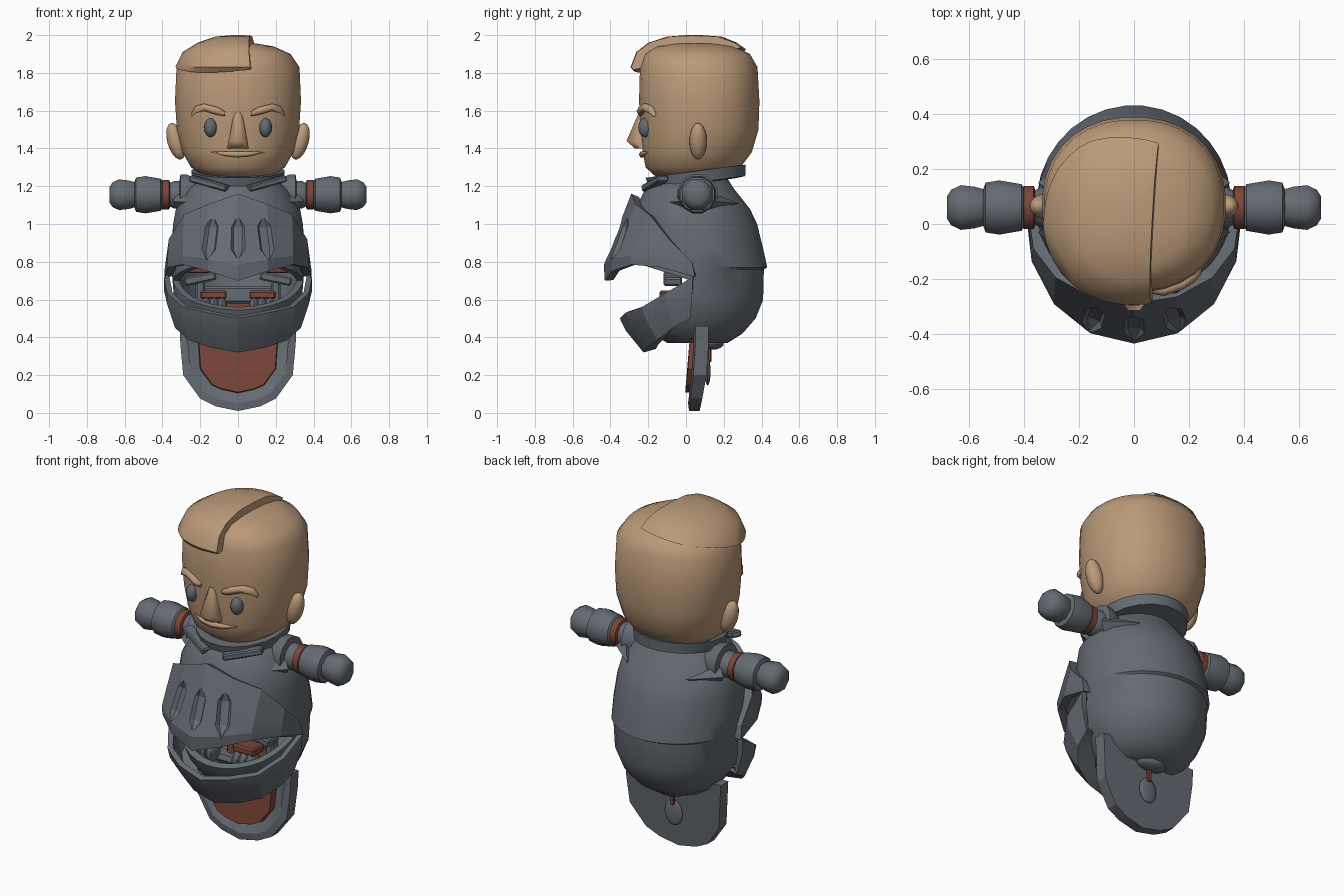
import bpy, bmesh
from math import sin, cos, pi, radians, copysign
from mathutils import Vector, Matrix

if "Cube" in bpy.data.objects:
    bpy.data.objects.remove(bpy.data.objects["Cube"], do_unlink=True)


def material(name, color):
    mat = bpy.data.materials.new(name)
    mat.use_nodes = True
    mat.diffuse_color = (*color, 1)
    mat.node_tree.nodes["Principled BSDF"].inputs["Base Color"].default_value = (*color, 1)
    return mat


SKIN = material("skin tan", (0.50, 0.32, 0.19))
STEEL = material("steel grey", (0.13, 0.145, 0.17))
RED = material("dull red", (0.20, 0.06, 0.04))


def finish(name, bm, mats, loc=(0, 0, 0), rot=(0, 0, 0), angle=35):
    mesh = bpy.data.meshes.new(name)
    bm.to_mesh(mesh)
    bm.free()
    obj = bpy.data.objects.new(name, mesh)
    bpy.context.collection.objects.link(obj)
    for mat in mats if isinstance(mats, list) else [mats]:
        mesh.materials.append(mat)
    obj.location = loc
    obj.rotation_euler = [radians(r) for r in rot]
    smooth(obj, angle)
    return obj


def activate(obj):
    bpy.ops.object.select_all(action='DESELECT')
    obj.select_set(True)
    bpy.context.view_layer.objects.active = obj


def smooth(obj, angle):
    activate(obj)
    bpy.ops.object.shade_smooth_by_angle(angle=radians(angle))


def modify(obj, kind, **settings):
    activate(obj)
    mod = obj.modifiers.new(kind.lower(), kind)
    for key, value in settings.items():
        setattr(mod, key, value)
    bpy.ops.object.modifier_apply(modifier=mod.name)


def cut(obj, cutter, angle):
    bpy.context.view_layer.update()
    modify(obj, 'BOOLEAN', operation='DIFFERENCE', object=cutter)
    bpy.data.objects.remove(cutter, do_unlink=True)
    smooth(obj, angle)


def grid(rows, closed):
    """Skin rows of points, listed from top to bottom."""
    bm = bmesh.new()
    vs = [[bm.verts.new(p) for p in row] for row in rows]
    n = len(rows[0])
    for a, b in zip(vs, vs[1:]):
        for j in range(n if closed else n - 1):
            k = (j + 1) % n
            bm.faces.new((a[j], b[j], b[k], a[k]))
    if closed:
        bm.faces.new(vs[0])
        bm.faces.new(vs[-1][::-1])
    return bm


def rings(table, n, power=2.0):
    """Each table entry is z, half width, front y, back y."""
    def bend(v):
        return copysign(abs(v) ** (2 / power), v)
    turn = [2 * pi * (i + 0.5) / n for i in range(n)]
    return [[(rx * bend(sin(a)), (yf + yb) / 2 - (yb - yf) / 2 * bend(cos(a)), z) for a in turn]
            for z, rx, yf, yb in table]


def loft(name, table, mat, n=24, power=2.0, **kw):
    return finish(name, grid(rings(table, n, power), True), mat, **kw)


def lathe(name, table, mat, n=8, **kw):
    return loft(name, [(z, r, -r, r) for z, r in table], mat, n, **kw)


def ball(name, loc, size, mat, rot=(0, 0, 0), seg=16):
    bm = bmesh.new()
    bmesh.ops.create_uvsphere(bm, u_segments=seg, v_segments=seg // 2 + 2, radius=1)
    bmesh.ops.scale(bm, vec=size, verts=bm.verts)
    return finish(name, bm, mat, loc, rot)


def block(name, loc, size, mat, rot=(0, 0, 0)):
    bm = bmesh.new()
    bmesh.ops.create_cube(bm, size=1)
    bmesh.ops.scale(bm, vec=size, verts=bm.verts)
    bmesh.ops.bevel(bm, geom=bm.edges[:], offset=min(size) * 0.2, segments=1, affect='EDGES')
    return finish(name, bm, mat, loc, rot)


def tube(name, points, radii, mat):
    """Hexagonal tube running along x through the points."""
    rows = [[(x, y + r * cos(a), z + r * sin(a)) for a in [i * pi / 3 for i in range(6)]]
            for (x, y, z), r in zip(points, radii)]
    bm = grid(rows, True)
    bmesh.ops.recalc_face_normals(bm, faces=bm.faces)
    return finish(name, bm, mat, angle=65)


def graph(keys, t):
    for (a, u), (b, v) in zip(keys, keys[1:]):
        if t <= b:
            return u + (v - u) * (t - a) / (b - a)
    return keys[-1][1]


def band(name, top, bottom, layers, thick):
    """Faceted plate round the front; layers give drop, half width, depth."""
    angles = [(i - 4) * 24 for i in range(9)]
    rows = []
    for f, rx, ry in layers:
        rows.append([(rx * sin(radians(a)), -ry * cos(radians(a)),
                      graph(top, abs(a)) * (1 - f) + graph(bottom, abs(a)) * f) for a in angles])
    obj = finish(name, grid(rows, False), STEEL)
    modify(obj, 'SOLIDIFY', thickness=thick, offset=-1)
    smooth(obj, 18)
    return obj


# Head
loft("head", [(1.96, .02, .03, .07), (1.955, .1, -.06, .17), (1.94, .19, -.16, .26),
              (1.90, .28, -.22, .34), (1.83, .327, -.245, .38), (1.65, .335, -.25, .39),
              (1.5, .325, -.24, .385), (1.38, .295, -.23, .35), (1.3, .25, -.215, .29),
              (1.25, .18, -.16, .22), (1.235, .08, -.05, .12)], SKIN, 32, 2.2, angle=65)

# Swept hair with a parting on the left
hair = grid(rings([(2.0, .03, 0, .08), (1.992, .12, -.1, .19), (1.96, .215, -.2, .27),
                   (1.91, .295, -.265, .34), (1.83, .334, -.295, .385),
                   (1.76, .34, -.235, .394)], 32, 2.2), True)
for co, no in (((.075, 0, 1.9), (1, -.06, .1)), ((0, -.28, 1.81), (.1, .2, -1))):
    res = bmesh.ops.bisect_plane(hair, geom=hair.verts[:] + hair.edges[:] + hair.faces[:],
                                 plane_co=co, plane_no=no, clear_outer=True)
    bmesh.ops.holes_fill(hair, edges=[e for e in res["geom_cut"] if isinstance(e, bmesh.types.BMEdge)])
finish("hair", hair, SKIN, angle=45)

# Face
loft("nose", [(1.59, .022, -.252, -.2), (1.44, .055, -.32, -.18), (1.40, .06, -.275, -.18)],
     SKIN, 8, angle=50)
tube("mouth", [(-.14, -.205, 1.382), (-.07, -.226, 1.372), (0, -.232, 1.368),
               (.07, -.226, 1.372), (.14, -.205, 1.382)], (.003, .014, .018, .014, .003), SKIN)
for side, s in (("left", 1), ("right", -1)):
    ball(side + "_eye", (s * .145, -.215, 1.51), (.034, .038, .05), STEEL)
    tube(side + "_brow", [(s * .07, -.24, 1.585), (s * .11, -.238, 1.598), (s * .18, -.215, 1.618),
                          (s * .225, -.185, 1.605), (s * .245, -.17, 1.58)],
         (.015, .024, .022, .022, .012), SKIN)
    ball(side + "_ear", (s * .328, .064, 1.438), (.046, .046, .1), SKIN, (0, s * 16, 0))

# Hollow helmet body, open at the front, with a seam at the back
body = loft("helmet_body", [(1.24, .2, -.17, .22), (1.18, .27, -.22, .26), (1.08, .33, -.27, .34),
                            (1.0, .345, -.285, .378), (.87, .355, -.29, .41), (.77, .355, -.29, .432),
                            (.76, .353, -.29, .414), (.6, .34, -.28, .41), (.5, .30, -.24, .37),
                            (.42, .24, -.18, .30), (.37, .17, -.1, .22)], STEEL, 32)
modify(body, 'SOLIDIFY', thickness=.035, offset=-1)
wedge = bmesh.new()
wedge_face = wedge.faces.new([wedge.verts.new((-1, y, z)) for y, z in ((.03, .70), (-.6, .9), (-.6, .36))])
swept = bmesh.ops.extrude_face_region(wedge, geom=[wedge_face])
bmesh.ops.translate(wedge, vec=(2, 0, 0), verts=[v for v in swept["geom"] if isinstance(v, bmesh.types.BMVert)])
bmesh.ops.recalc_face_normals(wedge, faces=wedge.faces)
cut(body, finish("cutter", wedge, STEEL), 35)

# Raised visor with three vents
visor = band("visor", [(0, 1.16), (48, 1.05), (72, .92), (96, .80)],
             [(0, .70), (24, .75), (48, .785), (72, .77), (96, .72)],
             [(0, .385, .29), (.45, .39, .37), (.82, .392, .435), (1, .39, .43)], .045)
for x, y in ((0, -.385), (-.15, -.352), (.15, -.352)):
    cut(visor, loft("cutter", [(.125, .004, -.004, .004), (.065, .045, -.036, .036),
                               (-.065, .045, -.036, .036), (-.125, .004, -.004, .004)],
                    STEEL, 6, loc=(x, y, .93), rot=(-20, 0, x * 140)), 18)

# Lowered jaw guard, tucked under the body
band("jaw_guard", [(0, .50), (48, .56), (72, .635), (96, .72)],
     [(0, .32), (24, .345), (48, .385), (72, .45), (96, .50)],
     [(0, .395, .35), (.35, .393, .32), (1, .35, .225), (.9, .24, .16)], .03)

# Collar
loft("collar", [(.03, .19, -.21, .21), (.03, .25, -.27, .27), (-.03, .24, -.26, .26),
                (-.035, .18, -.2, .2)], STEEL, 20, loc=(0, .055, 1.25), rot=(7.5, 0, 0))

# Arms, shoulder flanges and the figure inside the opening
for side, s in (("left", 1), ("right", -1)):
    place = dict(loc=(0, .06, 1.155), rot=(0, 90 * s, 0))
    lathe(side + "_shoulder", [(.37, .06), (.34, .075), (.31, .075), (.305, .11), (.27, .11), (.2, .08)],
          STEEL, 12, **place)
    lathe(side + "_cuff", [(.405, .068), (.40, .08), (.365, .08), (.36, .068)], RED, 16, **place)
    lathe(side + "_forearm", [(.55, .065), (.54, .094), (.49, .102), (.41, .088), (.40, .075)],
          STEEL, 12, **place)
    lathe(side + "_hand", [(.68, .045), (.665, .07), (.63, .088), (.58, .082), (.54, .07)],
          STEEL, 8, angle=50, **place)
    block(side + "_collar_flap", (s * .15, -.165, 1.215), (.22, .06, .035), STEEL, (0, -s * 14, s * 25))
    for end, k in (("front", -1), ("back", 1)):
        root, tip = Vector((s * .31, .06 + k * .06, 1.12)), Vector((s * .19, .06 + k * .215, 1.11))
        bm = bmesh.new()
        bmesh.ops.create_cone(bm, segments=4, radius1=.05, radius2=.002,
                              depth=(tip - root).length, cap_ends=True)
        aim = (tip - root).to_track_quat('Z', 'Y').to_matrix().to_4x4()
        bm.transform(Matrix.Translation((root + tip) / 2) @ aim)
        finish(side + "_" + end + "_flange", bm, STEEL)
    block(side + "_inner_cuff", (s * .13, -.09, .625), (.14, .10, .045), RED)
    for i in range(3):
        ball(side + "_finger_" + str(i + 1), (s * (.085 + .042 * i), -.11, .555),
             (.028, .06, .06), STEEL, seg=10)
    block(side + "_inner_plate", (s * .2, -.07, .71), (.17, .10, .045), STEEL, (0, s * 12, 0))
    block(side + "_inner_strap", (s * .2, -.05, .755), (.13, .08, .03), RED)
    block(side + "_inner_post", (s * .2, .03, .6), (.05, .06, .2), STEEL)
block("red_lining", (0, .11, .54), (.28, .04, .26), RED)
block("inner_beam", (0, .05, .625), (.4, .06, .09), STEEL)

# Hanging shield with a red bulging panel
half = [(.31, .46), (.305, .36), (.29, .20), (.2, .075), (.12, .035)]
outline = half + [(0, .01)] + [(-x, z) for x, z in reversed(half)]
shield = bmesh.new()
front = shield.faces.new([shield.verts.new((x, 0, z)) for x, z in outline])
shield.normal_update()
if front.normal.y > 0:
    front.normal_flip()
back = bmesh.ops.extrude_face_region(shield, geom=[front], use_keep_orig=True)
for v in [g for g in back["geom"] if isinstance(g, bmesh.types.BMVert)]:
    v.co.y += .055
bmesh.ops.recalc_face_normals(shield, faces=shield.faces)
shield.normal_update()
front = min(shield.faces, key=lambda f: f.calc_center_median().y)
bmesh.ops.inset_region(shield, faces=[front], thickness=.04, depth=.01)
bmesh.ops.inset_region(shield, faces=[front], thickness=.055, depth=-.02)
panel_wall = bmesh.ops.inset_region(shield, faces=[front], thickness=.004, depth=.042)
for face in panel_wall["faces"] + [front]:
    face.material_index = 1
for v in shield.verts:
    v.co.y += .015 + .035 * min(v.co.z / .3, 1) + (.015 * min(v.co.z / .15, 1) if v.co.y > .05 else 0)
finish("shield", shield, [STEEL, RED], angle=25)

# Tag hanging behind the shield
ball("tag_mount", (0, .14, .365), (.09, .06, .03), STEEL)
block("tag_strap", (0, .125, .31), (.025, .02, .08), RED)
ball("tag", (0, .115, .22), (.058, .015, .075), STEEL)
